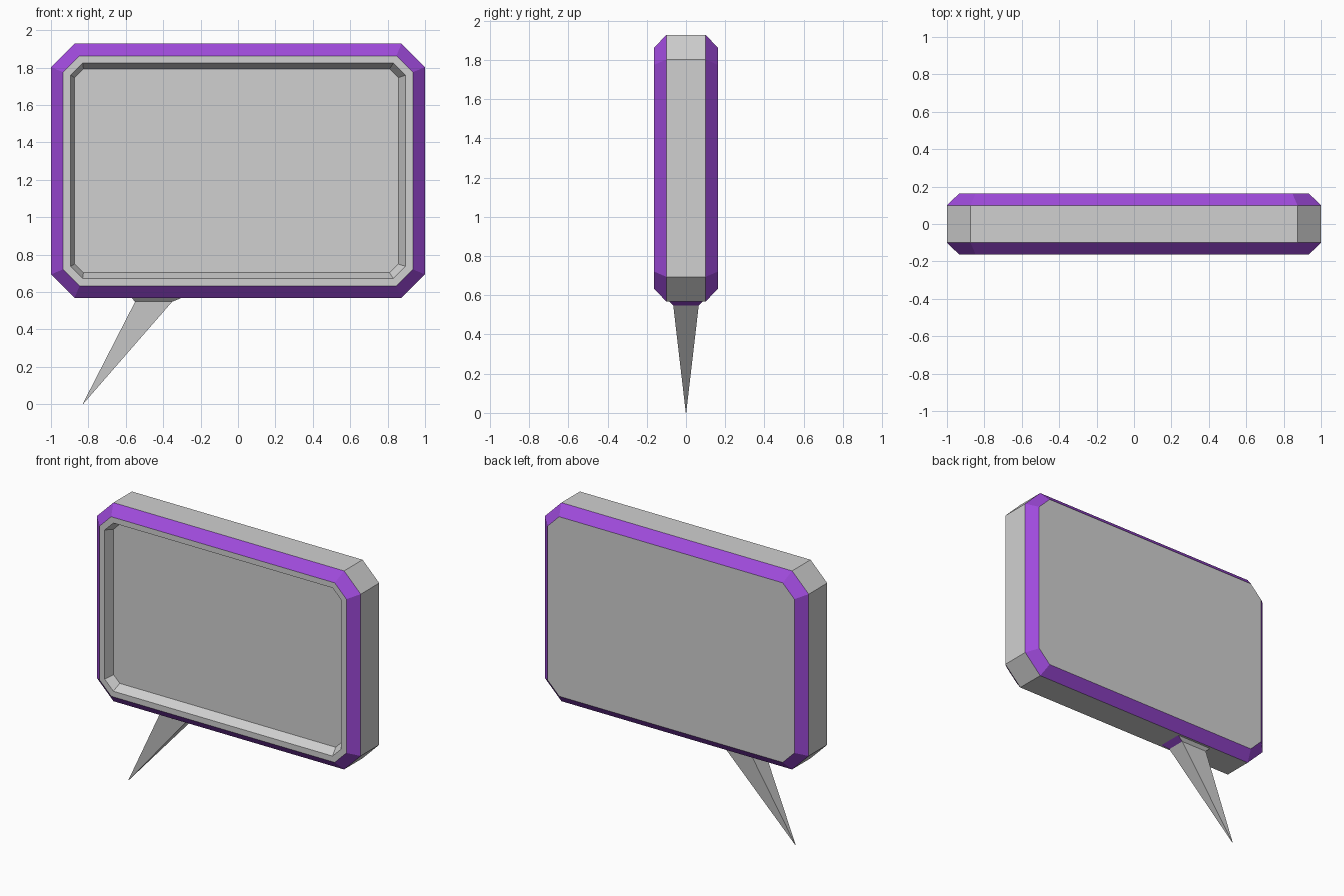
import bpy
import bmesh

cube = bpy.data.objects.get("Cube")
if cube:
    bpy.data.objects.remove(cube, do_unlink=True)


def make_material(name, rgb):
    mat = bpy.data.materials.new(name)
    mat.use_nodes = True
    mat.diffuse_color = (*rgb, 1)
    mat.node_tree.nodes["Principled BSDF"].inputs["Base Color"].default_value = (*rgb, 1)
    return mat


GREY = make_material("light grey", (0.63, 0.63, 0.63))
PURPLE = make_material("bright purple", (0.35, 0.07, 0.72))

HALF_W, HALF_H, CUT, MID_Z = 1.0, 0.68, 0.126, 1.248


def octagon(inset, y, shift=0.0):
    """Rectangle with cut corners, inset evenly from the outer outline."""
    w, h = HALF_W - inset, HALF_H - inset
    c = CUT - 0.586 * inset
    outline = [(w - c, h), (w, h - c), (w, c - h), (w - c, -h)]
    outline += [(-x, -z) for x, z in outline]
    return [(x + shift, y, z + MID_Z) for x, z in outline]


def loft(name, rings, is_purple):
    """Skin a stack of rings, cap the ends and colour the walls by rule."""
    bm = bmesh.new()
    loops = [[bm.verts.new(p) for p in ring] for ring in rings]
    for level, (a, b) in enumerate(zip(loops, loops[1:])):
        for i in range(len(a)):
            j = (i + 1) % len(a)
            face = bm.faces.new((a[i], a[j], b[j], b[i]))
            face.material_index = int(is_purple(level, i))
    bm.faces.new(loops[0])
    bm.faces.new(loops[-1])
    bmesh.ops.recalc_face_normals(bm, faces=bm.faces)
    mesh = bpy.data.meshes.new(name)
    bm.to_mesh(mesh)
    bm.free()
    mesh.materials.append(GREY)
    mesh.materials.append(PURPLE)
    obj = bpy.data.objects.new(name, mesh)
    bpy.context.collection.objects.link(obj)
    return obj


# Bubble panel: back, bevel, side, bevel, front rim, sloping recess
loft("bubble_panel", [
    octagon(0.065, 0.163),
    octagon(0, 0.10),
    octagon(0, -0.10),
    octagon(0.065, -0.163),
    octagon(0.104, -0.163),
    octagon(0.135, -0.10, -0.008),
], lambda level, i: level in (0, 2))


def tail_ring(x0, x1, half_y, z):
    return [(x0, -half_y, z), (x1, -half_y, z), (x1, half_y, z), (x0, half_y, z)]


# Pointed tail with a short flared collar, purple on its two ends
loft("bubble_tail", [
    tail_ring(-0.57, -0.30, 0.085, 0.569),
    tail_ring(-0.55, -0.352, 0.065, 0.548),
    tail_ring(-0.831, -0.829, 0.001, 0.0),
], lambda level, i: level == 0 and i % 2 == 1)
